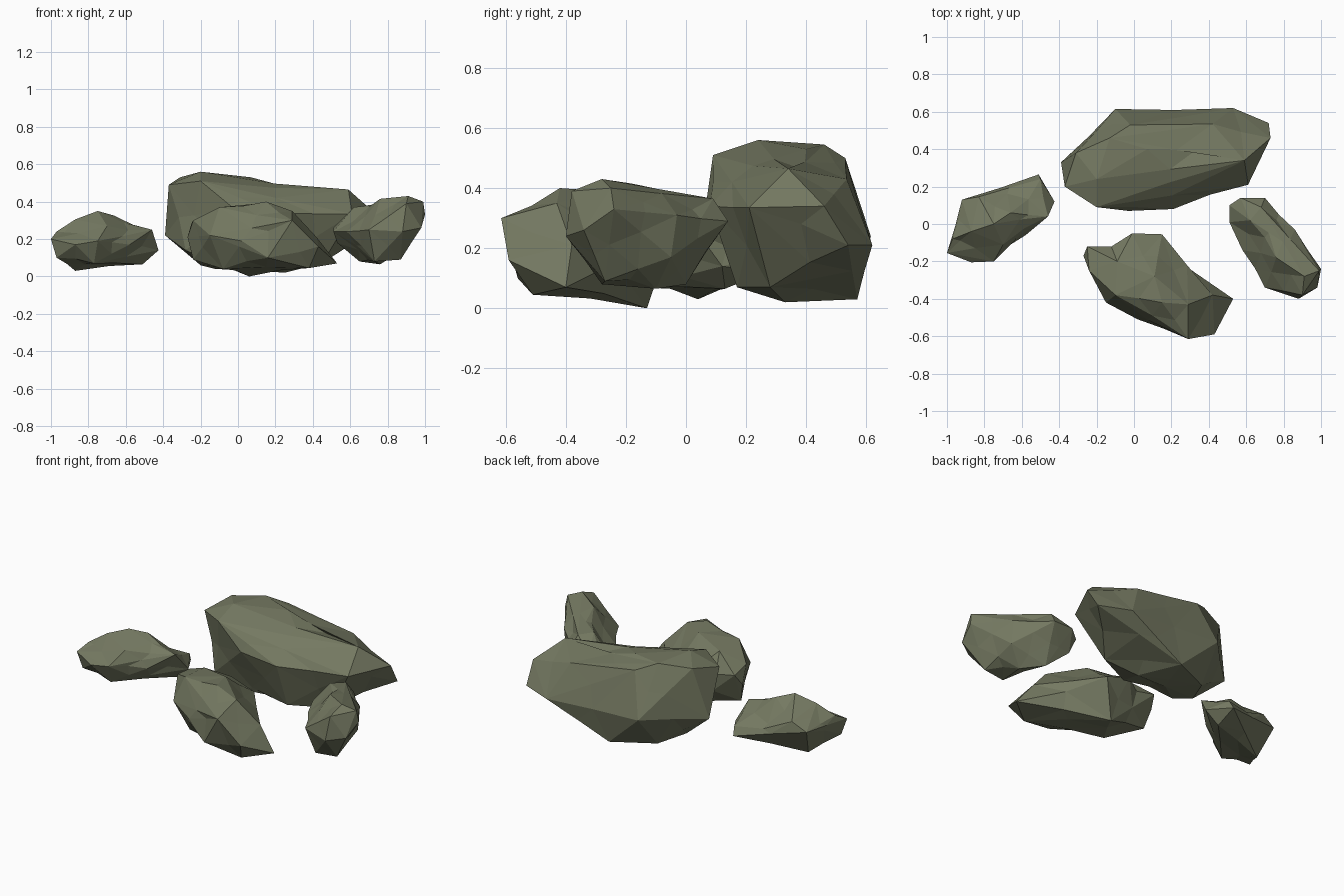
import bpy, bmesh, random
from mathutils import Vector

random.seed(4)
stone = bpy.data.materials.new("mossy_stone")
stone.diffuse_color = (0.175, 0.19, 0.12, 1)


def rock(name, corners, chip, dents=()):
    """Chiselled boulder: hull of its main corners, long edges broken and dented."""
    bm = bmesh.new()
    for c in corners:
        bm.verts.new(c)
    bmesh.ops.convex_hull(bm, input=bm.verts[:])
    bmesh.ops.delete(bm, geom=[v for v in bm.verts if not v.link_faces], context='VERTS')
    # break the longest edges with a slight inward dent
    long_edges = [e for e in bm.edges if e.calc_length() > chip]
    out = bmesh.ops.subdivide_edges(bm, edges=long_edges, cuts=1)
    bmesh.ops.recalc_face_normals(bm, faces=bm.faces[:])
    bm.normal_update()
    mids = [g for g in out["geom_inner"] if isinstance(g, bmesh.types.BMVert)]
    for v in mids:
        v.co -= v.normal * random.uniform(0.0, 0.02)
    # hollows: pull the nearest broken edge to the given point
    for d in dents:
        v = min(mids, key=lambda m: (m.co - Vector(d)).length)
        v.co = v.co.lerp(Vector(d), 0.8)
        mids.remove(v)
    bmesh.ops.triangulate(bm, faces=bm.faces[:])
    bmesh.ops.recalc_face_normals(bm, faces=bm.faces[:])
    mesh = bpy.data.meshes.new(name)
    bm.to_mesh(mesh)
    bm.free()
    mesh.materials.append(stone)
    bpy.context.collection.objects.link(bpy.data.objects.new(name, mesh))


# Large boulder at the back
rock("large_boulder", [
    (-.20, .24, .56), (-.31, .38, .53), (-.13, .46, .545), (.07, .40, .53),
    (-.37, .20, .49), (-.20, .09, .51), (-.02, .53, .50), (.30, .46, .465),
    (.59, .34, .465), (.42, .535, .43), (-.03, .07, .37), (.21, .08, .34),
    (.61, .21, .335), (.73, .46, .34), (.72, .54, .21), (-.39, .33, .22),
    (-.10, .615, .24), (.53, .62, .21), (-.28, .17, .14), (.22, .17, .07),
    (-.12, .19, .07), (-.20, .28, .06), (.25, .33, .02), (.13, .57, .03),
    (-.12, .45, .04), (.45, .28, .07)], 0.33, [(.33, .40, .455)])

# Front rock, sloping down to the right
rock("front_rock", [
    (-.09, -.20, .36), (.11, -.28, .39), (.15, -.42, .40), (-.10, -.38, .37),
    (-.25, -.12, .28), (-.27, -.17, .21), (-.01, -.05, .27), (.15, -.055, .22),
    (.29, -.615, .30), (.29, -.43, .35), (-.24, -.25, .30), (-.15, -.42, .22),
    (.02, -.51, .19), (.43, -.59, .16), (.53, -.40, .07), (.42, -.38, .21),
    (.38, -.51, .045), (.16, -.56, .10), (.06, -.13, 0), (-.24, -.20, .09),
    (-.08, -.36, .04), (.27, -.27, .05)], 0.25,
    [(.29, -.24, .15), (-.12, -.125, .25), (.34, -.565, .13)])

# Small flat rock on the left
rock("left_rock", [
    (-.75, 0, .35), (-.87, -.04, .305), (-.66, .06, .325), (-.70, -.11, .27),
    (-1, -.155, .20), (-.97, -.08, .24), (-.92, .13, .20), (-.83, .145, .25),
    (-.51, .265, .12), (-.46, .04, .25), (-.425, .12, .14), (-.50, .24, .17),
    (-.58, -.06, .17), (-.75, -.20, .19), (-.87, -.205, .17), (-.97, -.14, .10),
    (-.87, .04, .03), (-.51, .13, .065), (-.66, -.02, .08), (-.77, -.15, .07),
    (-.68, .15, .10)], 0.2,
    [(-.68, .155, .2), (-.56, .13, .225), (-.95, -.01, .17)])

# Narrow rock on the right, rising toward the front
rock("right_rock", [
    (.91, -.28, .43), (.76, -.18, .415), (.99, -.25, .40), (.90, -.38, .39),
    (.62, .02, .37), (.68, .09, .365), (.86, -.03, .31), (.51, .10, .26),
    (.57, .14, .29), (.70, .14, .29), (.51, .01, .24), (.58, -.14, .24),
    (.70, -.34, .25), (.88, -.40, .24), (1, -.24, .33), (.98, -.34, .26),
    (.53, .06, .18), (.65, 0, .08), (.76, -.10, .065), (.87, -.27, .09),
    (.73, -.28, .08), (.86, -.05, .17)], 0.2, [(.70, -.07, .37)])
